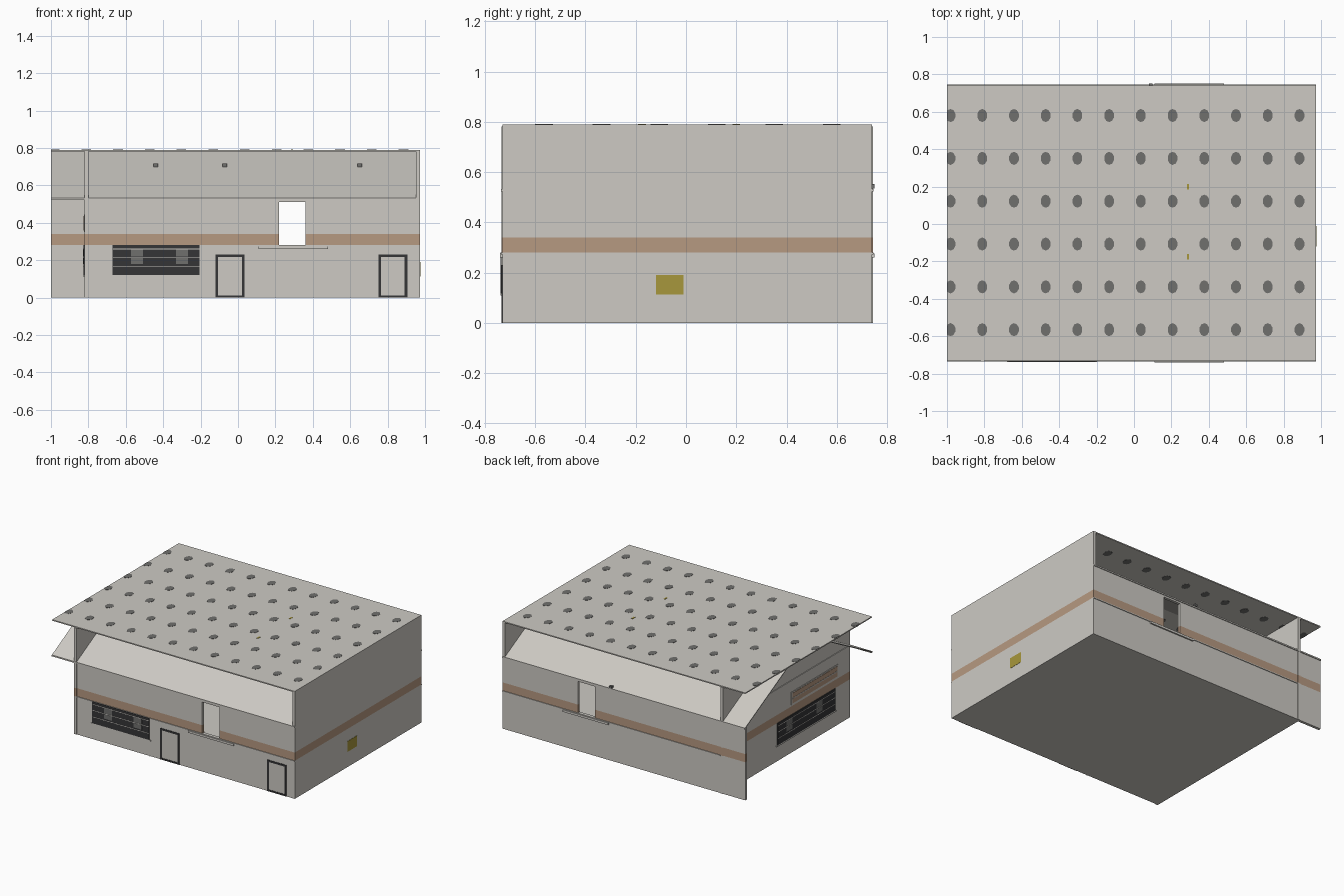
import bpy, bmesh, math

if "Cube" in bpy.data.objects:
    bpy.data.objects.remove(bpy.data.objects["Cube"])

def material(name, r, g, b):
    m = bpy.data.materials.new(name)
    m.diffuse_color = (r, g, b, 1)
    m.use_nodes = True
    m.node_tree.nodes["Principled BSDF"].inputs["Base Color"].default_value = m.diffuse_color
    return m

WALL = material("warm_grey_wall", 0.61, 0.59, 0.55)
STRIPE = material("brown_stripe", 0.47, 0.32, 0.22)
DARK = material("near_black", 0.035, 0.035, 0.037)
GREY = material("mid_grey", 0.16, 0.16, 0.155)
YELLOW = material("ochre_yellow", 0.39, 0.31, 0.045)

X0, X1, XL = -1.0, 0.973, -0.82      # roof left, right side, left wall
Y0, Y1 = -0.73, 0.74
EAVE, TOP = 0.53, 0.79

def finish(name, bm, mats):
    me = bpy.data.meshes.new(name)
    bm.to_mesh(me)
    bm.free()
    for m in mats:
        me.materials.append(m)
    ob = bpy.data.objects.new(name, me)
    bpy.context.collection.objects.link(ob)
    return ob

def box(name, x0, x1, y0, y1, z0, z1, mat):
    bm = bmesh.new()
    bmesh.ops.create_cube(bm, size=1)
    for v in bm.verts:
        v.co = ((x0 + x1) / 2 + v.co.x * (x1 - x0),
                (y0 + y1) / 2 + v.co.y * (y1 - y0),
                (z0 + z1) / 2 + v.co.z * (z1 - z0))
    return finish(name, bm, [mat])

def plate(name, axis, pos, u0, u1, z0, z1, t, mat):
    """Thin plate centred on the plane axis = pos."""
    if axis == 'x':
        return box(name, pos - t, pos + t, u0, u1, z0, z1, mat)
    return box(name, u0, u1, pos - t, pos + t, z0, z1, mat)

def wall(name, axis, pos, us, zs, hole=None):
    """Upright wall from a grid, striped by height, with an optional hole."""
    bm = bmesh.new()
    grid = [[bm.verts.new((pos, u, z) if axis == 'x' else (u, pos, z)) for z in zs] for u in us]
    for i in range(len(us) - 1):
        for j in range(len(zs) - 1):
            um, zm = (us[i] + us[i + 1]) / 2, (zs[j] + zs[j + 1]) / 2
            if hole and hole[0] < um < hole[1] and hole[2] < zm < hole[3]:
                continue
            f = bm.faces.new((grid[i][j], grid[i + 1][j], grid[i + 1][j + 1], grid[i][j + 1]))
            f.material_index = 1 if 0.28 < zm < 0.34 else 0
    bmesh.ops.delete(bm, geom=[v for v in bm.verts if not v.link_faces], context='VERTS')
    ob = finish(name, bm, [WALL, STRIPE])
    s = ob.modifiers.new("thickness", 'SOLIDIFY')
    s.thickness, s.offset = 0.02, 0
    return ob

# Walls: front and back have a see-through opening, the back runs on as a wing
hole = (0.22, 0.36, 0.28, 0.51)
low = [0, 0.28, 0.34, 0.51, EAVE]
wall("front_wall", 'y', Y0 + 0.01, [-0.80, 0.22, 0.36, 0.953], low, hole)
wall("back_wall", 'y', Y1 - 0.01, [X0, -0.82, 0.22, 0.36, 0.953], low, hole)
wall("right_wall", 'x', X1 - 0.01, [Y0, Y1], [0, 0.28, 0.34, TOP - 0.008])
wall("left_wall", 'x', XL + 0.01, [Y0 - 0.004, Y1 + 0.004], [0, 0.28, 0.34, TOP - 0.008])

# Floors
box("ground_floor", XL + 0.02, X1 - 0.02, Y0 + 0.02, Y1 - 0.02, 0, 0.01, WALL)
box("upper_floor", XL + 0.02, X1 - 0.02, Y0 + 0.02, Y1 - 0.02, 0.262, 0.272, WALL)

# Flat roof
box("roof", X0, X1, Y0, Y1, TOP - 0.008, TOP, WALL)

# Sloped roof skirts, ledges and sills on the two long sides
for label, y, s in (("front", Y0, 1), ("back", Y1, -1)):
    bm = bmesh.new()
    pts = [(X0, y, EAVE), (X1 - 0.02, y, EAVE),
           (X1 - 0.02, s * -0.25, TOP - 0.004), (X0, s * -0.25, TOP - 0.004)]
    bm.faces.new([bm.verts.new(p) for p in pts])
    ob = finish(label + "_slope", bm, [WALL])
    m = ob.modifiers.new("thickness", 'SOLIDIFY')
    m.thickness, m.offset = 0.006, 0
    plate(label + "_eave_lip", 'y', y, X0, X1, 0.523, 0.533, 0.006, WALL)
    plate(label + "_ledge", 'y', y, -0.80, X1, 0.273, 0.28, 0.005, WALL)
    plate(label + "_sill", 'y', y, 0.11, 0.48, 0.26, 0.276, 0.01, WALL)

# Roof dots, visible from above and below
for i in range(12):
    for j in range(6):
        cx, cy = -0.981 + i * 0.1696, -0.565 + j * 0.229
        bm = bmesh.new()
        bmesh.ops.create_cone(bm, cap_ends=True, segments=10, radius1=1, radius2=1, depth=0.011)
        for v in bm.verts:
            v.co = (max(X0, cx + v.co.x * 0.027), cy + v.co.y * 0.035, TOP - 0.004 + v.co.z)
        finish("roof_dot", bm, [GREY])
for y in (-0.175, 0.2):
    box("roof_marker", 0.283, 0.295, y - 0.015, y + 0.015, TOP - 0.002, TOP + 0.002, YELLOW)

# Small vents on the front slope
for x in (-0.44, -0.07, 0.65):
    box("slope_vent", x - 0.012, x + 0.012, -0.42, -0.39, 0.695, 0.717, GREY)

# Banded dark windows on the front and left walls
def banded_window(label, axis, pos, out, u0, u1):
    plate(label + "_glass", axis, pos, u0, u1, 0.12, 0.28, 0.004, DARK)
    face = pos + out * 0.004
    w = u1 - u0
    for k in (0.28, 0.8):
        c = u0 + w * k
        for z0, z1 in ((0.18, 0.213), (0.219, 0.258)):
            plate(label + "_pane", axis, face, c - 0.033, c + 0.033, z0, z1, 0.001, GREY)
    for z in (0.168, 0.216, 0.26):
        plate(label + "_bar", axis, face, u0, u1, z - 0.002, z + 0.002, 0.0015, WALL)
    plate(label + "_sill", axis, pos, u0 - 0.01, u1 + 0.01, 0.11, 0.12, 0.004, WALL)

banded_window("front_window", 'y', Y0 - 0.003, -1, -0.67, -0.207)
banded_window("left_window", 'x', XL - 0.003, -1, -0.555, 0.115)
plate("front_bay_edge", 'y', Y0, -0.21, -0.203, 0, 0.273, 0.004, WALL)

# Brown panel with a pale frame, high on the left wall
plate("left_panel_frame", 'x', XL, -0.59, -0.05, 0.35, 0.445, 0.003, WALL)
plate("left_panel", 'x', XL - 0.002, -0.58, -0.06, 0.36, 0.435, 0.003, STRIPE)
plate("left_panel_rail", 'x', XL - 0.004, -0.58, -0.06, 0.394, 0.401, 0.003, WALL)
plate("left_eave_rail", 'x', XL, Y0, Y1, 0.523, 0.533, 0.005, WALL)

# Front doors: black outline around a plain leaf
for u0, u1 in ((-0.12, 0.035), (0.75, 0.905)):
    for a, b, z0, z1 in ((u0, u0 + 0.014, 0, 0.23), (u1 - 0.014, u1, 0, 0.23),
                         (u0 + 0.014, u1 - 0.014, 0.216, 0.23), (u0 + 0.014, u1 - 0.014, 0, 0.012)):
        plate("door_frame", 'y', Y0, a, b, z0, z1, 0.003, DARK)

# Yellow plate on the right wall and a small lamp on the back
plate("right_sign_plate", 'x', X1, -0.12, -0.01, 0.113, 0.19, 0.002, YELLOW)
box("back_lamp", 0.08, 0.1, Y1 - 0.01, Y1 + 0.01, 0.535, 0.552, GREY)
